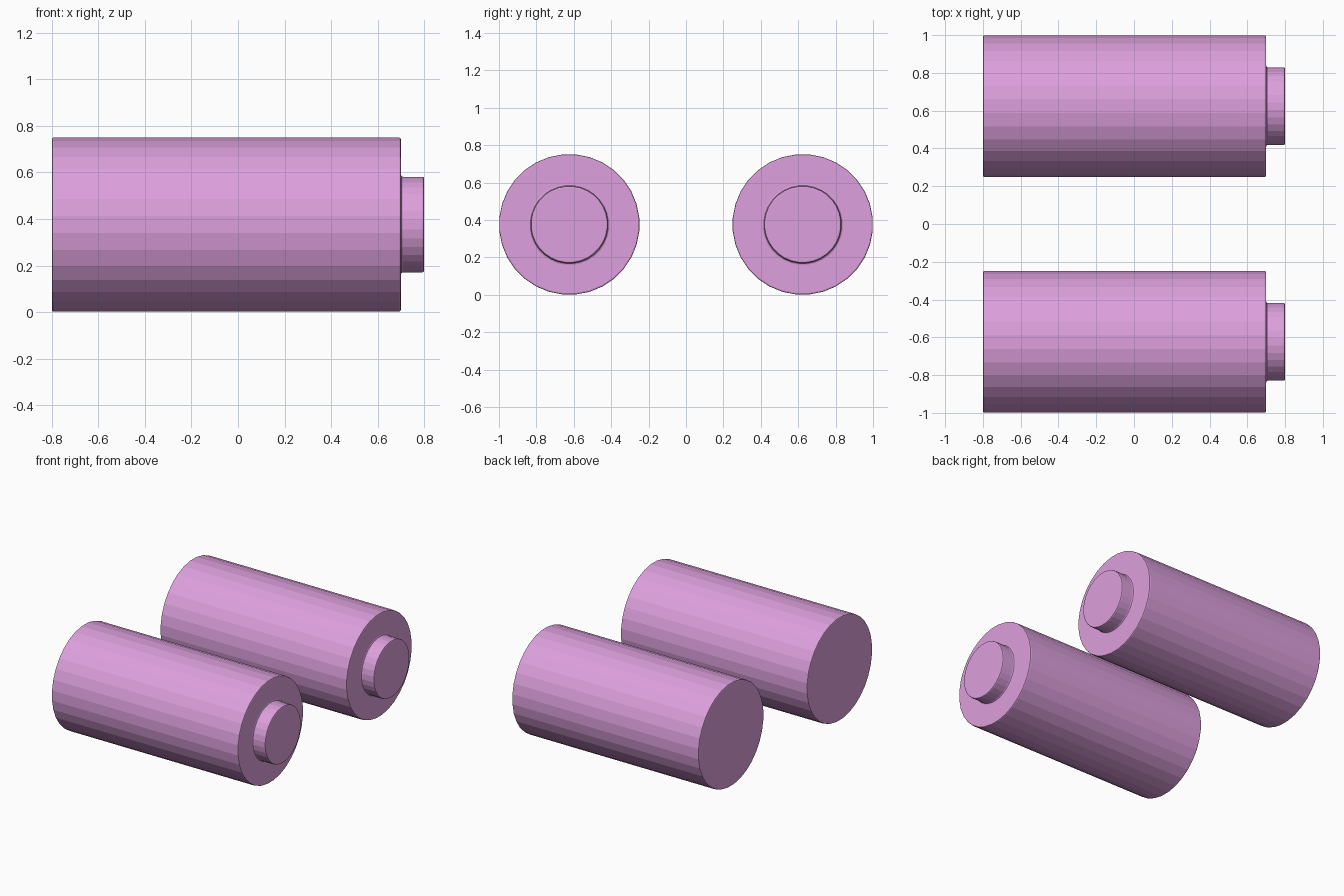
import bpy
import bmesh
from math import pi, radians
from mathutils import Matrix, Vector

SIDES = 32
RADIUS = 0.376
SPACING = 0.624

cube = bpy.data.objects.get("Cube")
if cube:
    bpy.data.objects.remove(cube, do_unlink=True)

plum = bpy.data.materials.new("plum")
plum.use_nodes = True
colour = (0.723, 0.352, 0.723, 1)
plum.diffuse_color = colour
plum.node_tree.nodes["Principled BSDF"].inputs["Base Color"].default_value = colour

# Half outline (x along the axis, radius): softened rims, a fillet under the terminal
profile = [
    (-0.80, 0), (-0.80, 0.368), (-0.798, 0.374), (-0.792, RADIUS),
    (0.692, RADIUS), (0.698, 0.374), (0.70, 0.368),
    (0.70, 0.216), (0.703, 0.209), (0.71, 0.206),
    (0.792, 0.206), (0.798, 0.204), (0.80, 0.198), (0.80, 0),
]


def battery(name, y):
    """Lathe the outline around the x axis."""
    bm = bmesh.new()
    turn = Matrix.Rotation(radians(180 / SIDES), 3, 'X')
    verts = [bm.verts.new(turn @ Vector((x, 0, r))) for x, r in profile]
    edges = [bm.edges.new(pair) for pair in zip(verts, verts[1:])]
    bmesh.ops.spin(bm, geom=verts + edges, cent=(0, 0, 0), axis=(1, 0, 0),
                   angle=2 * pi, steps=SIDES, use_merge=True)
    bmesh.ops.remove_doubles(bm, verts=bm.verts, dist=0.0001)
    bmesh.ops.recalc_face_normals(bm, faces=bm.faces)
    mesh = bpy.data.meshes.new(name)
    bm.to_mesh(mesh)
    bm.free()
    mesh.materials.append(plum)
    obj = bpy.data.objects.new(name, mesh)
    obj.location = (0, y, RADIUS)
    bpy.context.collection.objects.link(obj)


# Two matching batteries side by side
battery("front_battery", -SPACING)
battery("back_battery", SPACING)
